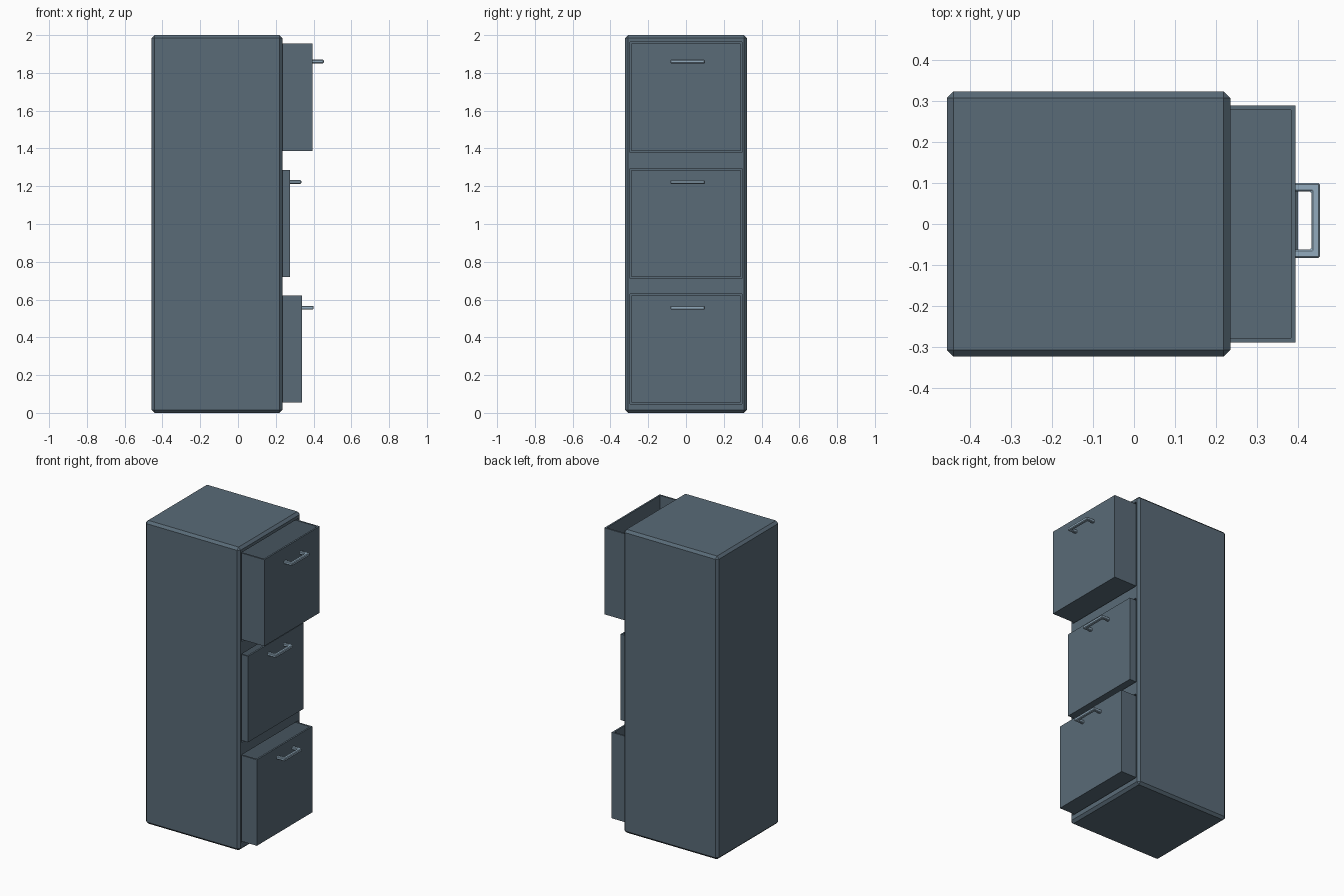
import bpy, bmesh
from mathutils import Matrix, Vector

if "Cube" in bpy.data.objects:
    bpy.data.objects.remove(bpy.data.objects["Cube"])


def material(name, col):
    m = bpy.data.materials.new(name)
    m.diffuse_color = (*col, 1)
    m.use_nodes = True
    m.node_tree.nodes["Principled BSDF"].inputs["Base Color"].default_value = m.diffuse_color
    return m


BODY = material("slate blue", (0.100, 0.145, 0.185))
STEEL = material("pale steel blue", (0.29, 0.41, 0.51))


def add_box(bm, lo, hi):
    lo, hi = Vector(lo), Vector(hi)
    mat = Matrix.Translation((lo + hi) / 2) @ Matrix.Diagonal((*(hi - lo), 1))
    return bmesh.ops.create_cube(bm, size=1, matrix=mat)["verts"]


def finish(bm, name, mat):
    bmesh.ops.recalc_face_normals(bm, faces=bm.faces)
    me = bpy.data.meshes.new(name)
    bm.to_mesh(me)
    bm.free()
    ob = bpy.data.objects.new(name, me)
    bpy.context.collection.objects.link(ob)
    me.materials.append(mat)
    return ob


def cabinet():
    # chamfered outer case
    bm = bmesh.new()
    add_box(bm, (-0.457, -0.323, 0), (0.235, 0.323, 2))
    bmesh.ops.bevel(bm, geom=bm.edges[:], offset=0.016, segments=1, affect='EDGES')
    return finish(bm, "cabinet_case", BODY)


def cut_slot(case, name, z0, z1):
    # recess the drawer slides in
    bm = bmesh.new()
    add_box(bm, (-0.42, -0.297, z0 - 0.008), (0.3, 0.297, z1 + 0.008))
    cutter = finish(bm, name + "_slot_cutter", BODY)
    cutter.hide_render = True
    cutter.display_type = 'WIRE'
    mod = case.modifiers.new(name + "_slot", 'BOOLEAN')
    mod.operation, mod.solver, mod.object = 'DIFFERENCE', 'EXACT', cutter


def drawer(name, front, z0, z1):
    # thin-walled tray, open at the top
    bm = bmesh.new()
    add_box(bm, (front - 0.64, -0.289, z0), (front, 0.289, z1))
    top = max(bm.faces, key=lambda f: f.calc_center_median().z)
    bmesh.ops.inset_region(bm, faces=[top], thickness=0.011, use_even_offset=True)
    ext = bmesh.ops.extrude_face_region(bm, geom=[top])["geom"]
    bmesh.ops.translate(bm, vec=(0, 0, z0 + 0.011 - z1),
                        verts=[g for g in ext if isinstance(g, bmesh.types.BMVert)])
    if top.is_valid:
        bmesh.ops.delete(bm, geom=[top], context='FACES_ONLY')
    finish(bm, name, BODY)


def handle(name, front, z):
    # U-shaped pull extruded from its plan outline
    bm = bmesh.new()
    a, b, x0, x1, t = -0.083, 0.1, front - 0.001, front + 0.06, 0.021
    plan = [(x0, a), (x1, a), (x1, b), (x0, b), (x0, b - t),
            (x1 - t, b - t), (x1 - t, a + t), (x0, a + t)]
    face = bm.faces.new([bm.verts.new((x, y, z - 0.01)) for x, y in plan])
    ext = bmesh.ops.extrude_face_region(bm, geom=[face])["geom"]
    bmesh.ops.translate(bm, vec=(0, 0, 0.02),
                        verts=[g for g in ext if isinstance(g, bmesh.types.BMVert)])
    bmesh.ops.recalc_face_normals(bm, faces=bm.faces)
    edges = [e for e in bm.edges if max(v.co.x for v in e.verts) > x0 + 0.001]
    bmesh.ops.bevel(bm, geom=edges, offset=0.004, segments=1, affect='EDGES')
    finish(bm, name, STEEL)


case = cabinet()
for label, front, z0, z1 in (("lower", 0.34, 0.055, 0.622),
                             ("middle", 0.275, 0.72, 1.287),
                             ("upper", 0.394, 1.386, 1.956)):
    cut_slot(case, label, z0, z1)
    drawer(label + "_drawer", front, z0, z1)
    handle(label + "_handle", front, z1 - 0.065 if label != "upper" else 1.86)

# settle the slot cuts into the case mesh
dg = bpy.context.evaluated_depsgraph_get()
cut_mesh = bpy.data.meshes.new_from_object(case.evaluated_get(dg))
case.modifiers.clear()
case.data = cut_mesh
for ob in list(bpy.data.objects):
    if ob.name.endswith("_cutter"):
        bpy.data.objects.remove(ob)
